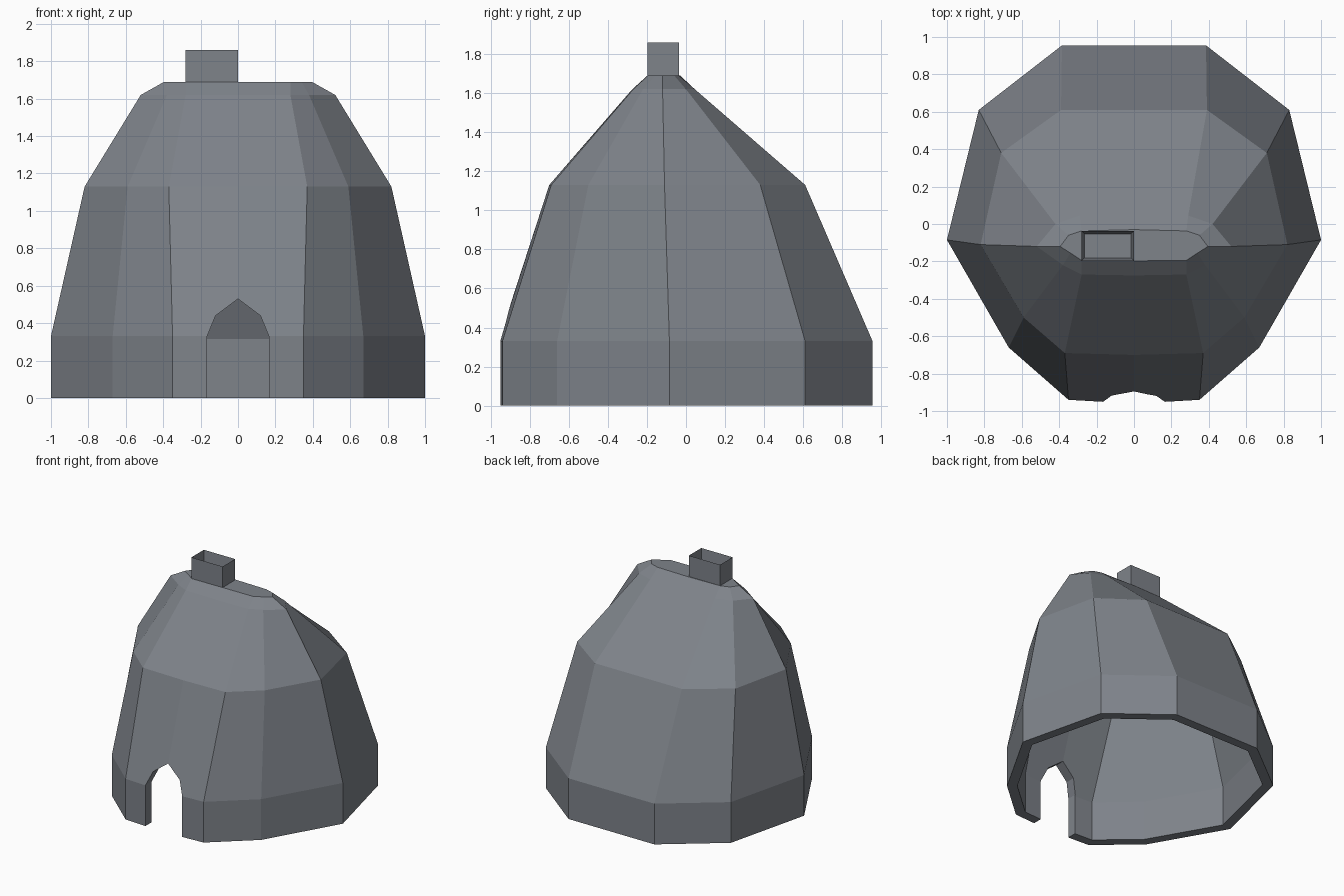
import bpy, bmesh

if "Cube" in bpy.data.objects:
    bpy.data.objects.remove(bpy.data.objects["Cube"])

grey = bpy.data.materials.new("slate_grey")
grey.diffuse_color = (0.21, 0.228, 0.255, 1)
grey.use_nodes = True
grey.node_tree.nodes["Principled BSDF"].inputs["Base Color"].default_value = grey.diffuse_color


def finish(bm, name):
    bmesh.ops.recalc_face_normals(bm, faces=bm.faces)
    me = bpy.data.meshes.new(name)
    bm.to_mesh(me)
    bm.free()
    me.materials.append(grey)
    ob = bpy.data.objects.new(name, me)
    bpy.context.collection.objects.link(ob)
    return ob


# Half outlines of the hut, front centre to back centre, mirrored in x
base = [(0, -.96), (.35, -.94), (.67, -.66), (1, -.085), (.83, .61), (.385, .955), (0, .955)]
shoulder = [(0, -.70), (.37, -.69), (.59, -.50), (.82, -.11), (.71, .38), (.39, .61), (0, .61)]
brow = [(0, -.275), (.28, -.27), (.38, -.22), (.52, -.12), (.42, 0), (.29, .045), (0, .045)]
crown = [(0, -.197), (.28, -.195), (.34, -.155), (.395, -.12), (.35, -.06), (.28, -.037), (0, -.03)]
levels = [(base, 0), (base, .33), (shoulder, 1.13), (brow, 1.62), (crown, 1.69)]

bm = bmesh.new()
rings = []
for half, z in levels:
    loop = half + [(-x, y) for x, y in half[-2:0:-1]]
    rings.append([bm.verts.new((x, y, z)) for x, y in loop])
n = len(rings[0])
for lo, hi in zip(rings, rings[1:]):
    for i in range(n):
        j = (i + 1) % n
        bm.faces.new((lo[i], lo[j], hi[j], hi[i]))
bm.faces.new(rings[-1])
hut = finish(bm, "hut_shell")
# make sure normals face outward (roof cap points up)
if max(hut.data.polygons, key=lambda p: p.center.z).normal.z < 0:
    hut.data.flip_normals()

# Wall thickness, growing inward
wall = hut.modifiers.new("wall", 'SOLIDIFY')
wall.thickness = 0.075
wall.offset = -1
wall.use_even_offset = True

# Arched doorway cutter
arch = [(-.165, -.2), (.165, -.2), (.165, .33), (.12, .44), (0, .53), (-.12, .44), (-.165, .33)]
bm = bmesh.new()
front = [bm.verts.new((x, -1.2, z)) for x, z in arch]
back = [bm.verts.new((x, -.6, z)) for x, z in arch]
bm.faces.new(front)
bm.faces.new(back[::-1])
for i in range(len(arch)):
    j = (i + 1) % len(arch)
    bm.faces.new((front[i], back[i], back[j], front[j]))
cutter = finish(bm, "door_cutter")
cutter.hide_render = True

door = hut.modifiers.new("door", 'BOOLEAN')
door.operation = 'DIFFERENCE'
door.solver = 'EXACT'
door.object = cutter
bpy.context.view_layer.objects.active = hut
hut.select_set(True)
for name in ("wall", "door"):
    bpy.ops.object.modifier_apply(modifier=name)
bpy.data.objects.remove(cutter)

# Hollow rectangular chimney standing on the crown
bm = bmesh.new()
bmesh.ops.create_cube(bm, size=1)
for v in bm.verts:
    v.co = (v.co.x * .28 - .14, v.co.y * .16 - .117, 1.86 if v.co.z > 0 else 1.68)
bm.normal_update()
top = max(bm.faces, key=lambda f: f.calc_center_median().z)
bmesh.ops.inset_region(bm, faces=[top], thickness=.023)
for v in top.verts:
    v.co.z = 1.695
finish(bm, "chimney")
